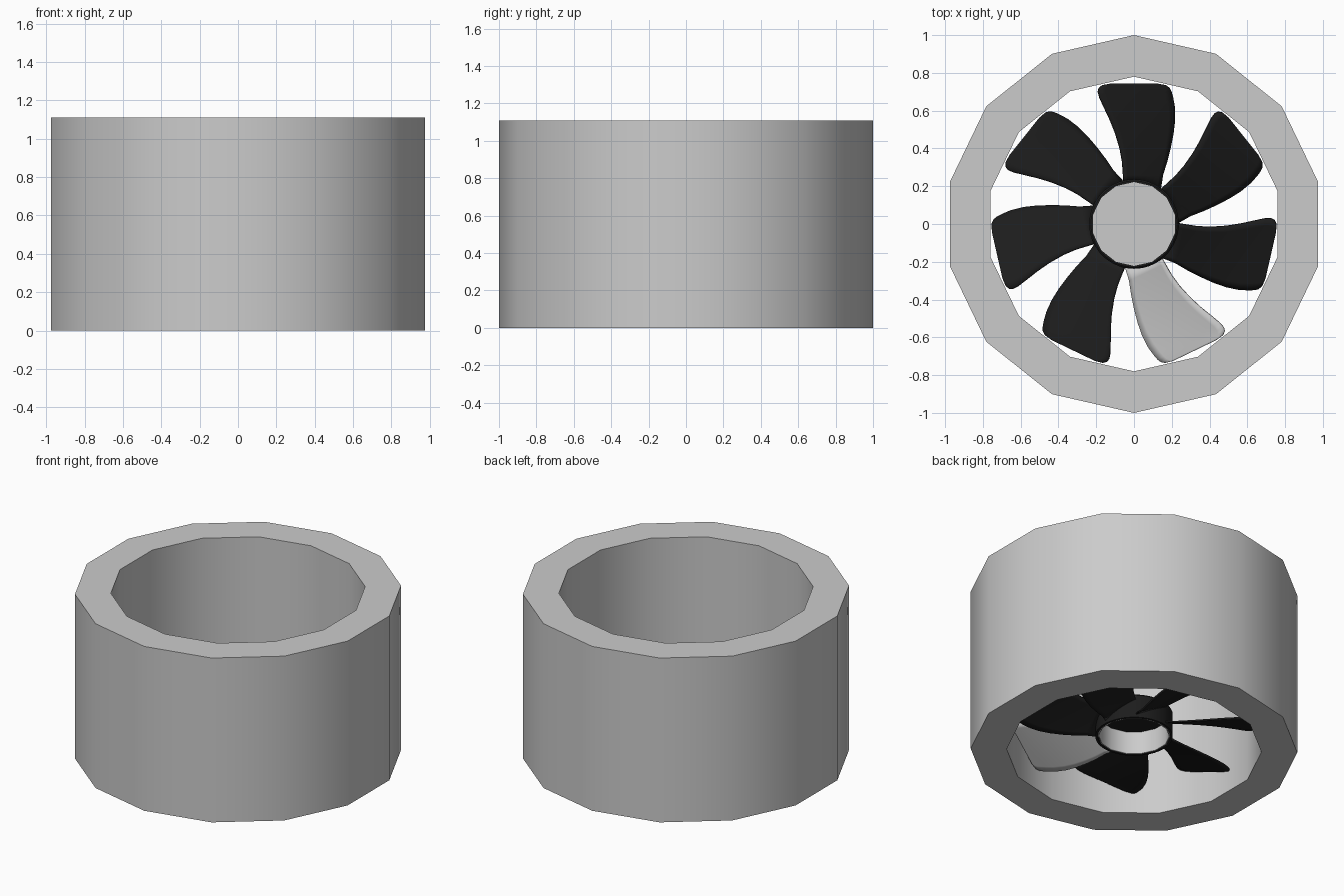
import bpy, bmesh
from math import sin, cos, pi, sqrt, tau

if "Cube" in bpy.data.objects:
    bpy.data.objects.remove(bpy.data.objects["Cube"])

dark = bpy.data.materials.new("dark")
dark.diffuse_color = (0.012, 0.012, 0.012, 1)
dark.use_nodes = True
dark.node_tree.nodes["Principled BSDF"].inputs["Base Color"].default_value = dark.diffuse_color


def finish(name, bm, mat=None):
    bmesh.ops.recalc_face_normals(bm, faces=bm.faces)
    me = bpy.data.meshes.new(name)
    bm.to_mesh(me)
    bm.free()
    ob = bpy.data.objects.new(name, me)
    bpy.context.collection.objects.link(ob)
    if mat:
        me.materials.append(mat)
    bpy.ops.object.select_all(action='DESELECT')
    ob.select_set(True)
    bpy.context.view_layer.objects.active = ob
    bpy.ops.object.shade_smooth_by_angle(angle=pi / 6)
    return ob


def lathe(name, profile, sides, mat=None):
    """Revolve a closed (radius, z) profile, first vertex on +y."""
    bm = bmesh.new()
    rings = []
    for i in range(sides):
        a = pi / 2 + tau * i / sides
        rings.append([bm.verts.new((r * cos(a), r * sin(a), z)) for r, z in profile])
    n = len(profile)
    for i in range(sides):
        p, q = rings[i], rings[(i + 1) % sides]
        for j in range(n):
            k = (j + 1) % n
            bm.faces.new((p[j], q[j], q[k], p[k]))
    bmesh.ops.remove_doubles(bm, verts=bm.verts, dist=1e-5)
    bmesh.ops.dissolve_degenerate(bm, dist=1e-6, edges=bm.edges)
    return finish(name, bm, mat)


# 14-sided duct
lathe("duct", [(1, 0), (1, 1.11), (0.78, 1.11), (0.78, 0)], 14)

# Hub: dark round shell, hollow below, with a pale faceted cap and lining
lathe("hub_shell", [(0.237, 0.10), (0.237, 0.255), (0.228, 0.265), (0, 0.265),
                    (0, 0.255), (0.222, 0.255), (0.222, 0.10)], 56, dark)
lathe("hub_cap", [(0, 0.266), (0.222, 0.266), (0.222, 0.270), (0, 0.270)], 14)
lathe("hub_lining", [(0.222, 0.102), (0.222, 0.254), (0.216, 0.254), (0.216, 0.102)], 14)

# Blade outline: (distance out, left x, right x)
STATIONS = [(0.0, -0.055, 0.140), (0.26, -0.057, 0.152), (0.33, -0.062, 0.174),
            (0.40, -0.075, 0.192), (0.48, -0.099, 0.208), (0.55, -0.127, 0.216),
            (0.62, -0.160, 0.215), (0.67, -0.183, 0.206), (0.70, -0.191, 0.198),
            (0.72, -0.186, 0.188), (0.735, -0.168, 0.168), (0.743, -0.125, 0.125)]
SEGS = 10


def blade(name, angle, mat):
    bm = bmesh.new()
    rows = []
    for i, (y, xl, xr) in enumerate(STATIONS):
        row = []
        for s in range(SEGS + 1):
            x = xl + (xr - xl) * s / SEGS
            yy = y if i else sqrt(0.229 ** 2 - x * x)    # root follows the hub
            pitch = 0.55 - 0.20 * min(1, max(0, (yy - 0.2) / 0.5))
            z = 0.19 - pitch * (x - 0.02)
            row.append(bm.verts.new((x * cos(angle) - yy * sin(angle),
                                     x * sin(angle) + yy * cos(angle), z)))
        rows.append(row)
    for p, q in zip(rows, rows[1:]):
        for s in range(SEGS):
            bm.faces.new((p[s], p[s + 1], q[s + 1], q[s]))
    ob = finish(name, bm, mat)
    mod = ob.modifiers.new("thickness", 'SOLIDIFY')
    mod.thickness = 0.01
    mod.offset = 0


# Seven pitched blades, one of them pale
for k in range(7):
    blade(f"blade_{k + 1}", -tau * k / 7, None if k == 3 else dark)
